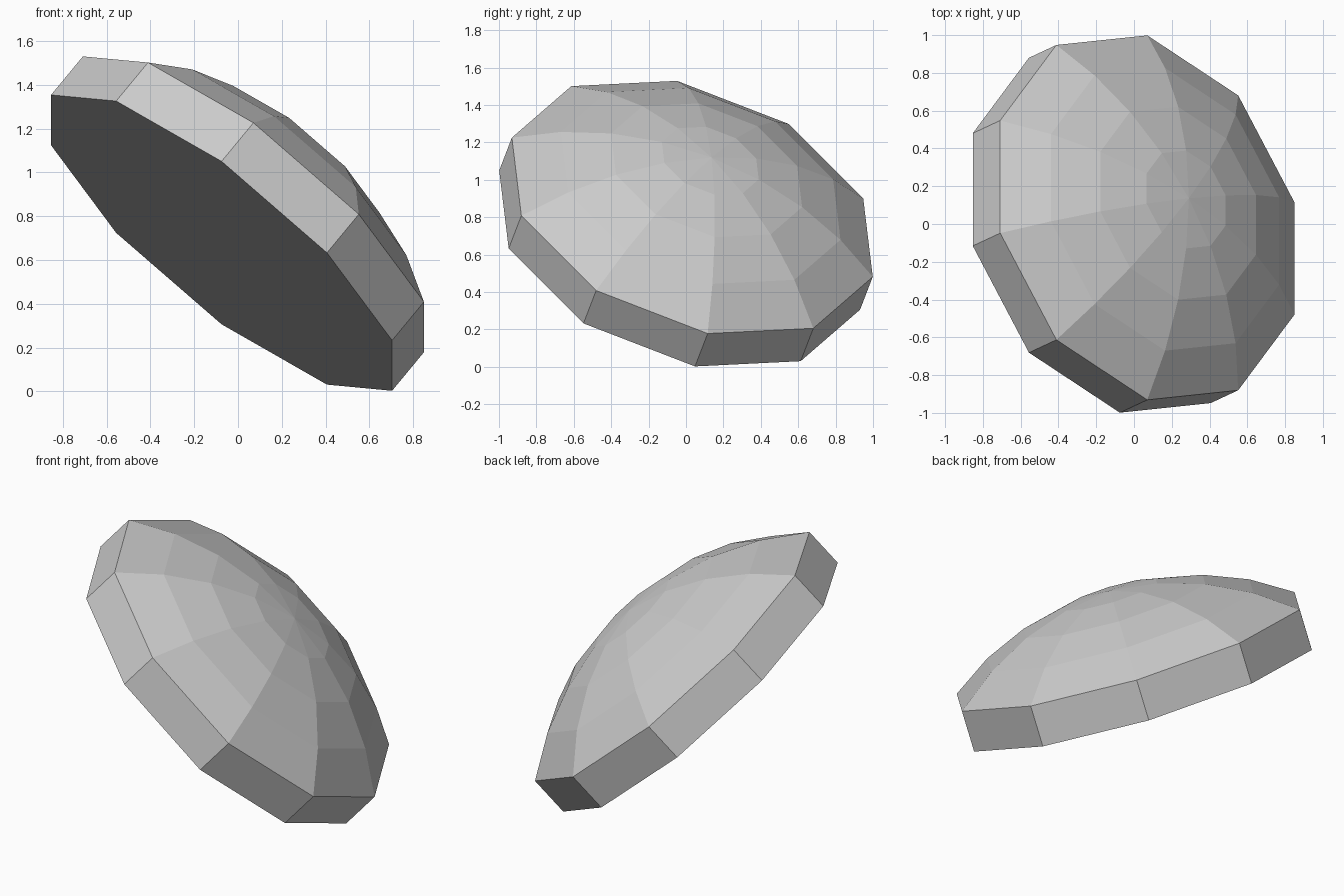
import bpy, bmesh, math
from mathutils import Matrix, Vector

cube = bpy.data.objects.get("Cube")
if cube:
    bpy.data.objects.remove(cube, do_unlink=True)

SIDES = 10
RADIUS = 1.034
RIM_HEIGHT = 0.238
CAP_HEIGHT = 0.36
CAP_RINGS = 4

# Single grey material
grey = bpy.data.materials.new("light grey")
grey.use_nodes = True
colour = (0.6, 0.6, 0.6, 1)
grey.diffuse_color = colour
grey.node_tree.nodes["Principled BSDF"].inputs["Base Color"].default_value = colour

# Profile: straight rim, then a shallow spherical cap
sphere_r = (RADIUS ** 2 + CAP_HEIGHT ** 2) / (2 * CAP_HEIGHT)
rim_angle = math.asin(RADIUS / sphere_r)
top = RIM_HEIGHT + CAP_HEIGHT
profile = [(RADIUS, 0)]
for i in range(CAP_RINGS, 0, -1):
    angle = rim_angle * i / CAP_RINGS
    profile.append((sphere_r * math.sin(angle),
                    top - sphere_r * (1 - math.cos(angle))))

# Turn the profile into ten-sided rings
bm = bmesh.new()
rings = []
for r, h in profile:
    turns = [math.tau * k / SIDES for k in range(SIDES)]
    rings.append([bm.verts.new((r * math.cos(t), r * math.sin(t), h)) for t in turns])
apex = bm.verts.new((0, 0, top))
bm.faces.new(rings[0][::-1])
for k in range(SIDES):
    n = (k + 1) % SIDES
    for low, high in zip(rings, rings[1:]):
        bm.faces.new((low[k], low[n], high[n], high[k]))
    bm.faces.new((rings[-1][k], rings[-1][n], apex))
bmesh.ops.recalc_face_normals(bm, faces=bm.faces)

# Tilt the dome and set it on the ground
axis = Vector((0.611, 0.285, 0.739)).normalized()
first = Vector((0, -axis.z, axis.y)).normalized()
second = axis.cross(first)
tilt = Matrix((first, second, axis)).transposed().to_4x4()
bm.transform(Matrix.Translation((-0.075, -0.034, 0.678)) @ tilt)

mesh = bpy.data.meshes.new("faceted_dome")
bm.to_mesh(mesh)
bm.free()
mesh.materials.append(grey)
dome = bpy.data.objects.new("faceted_dome", mesh)
bpy.context.collection.objects.link(dome)
